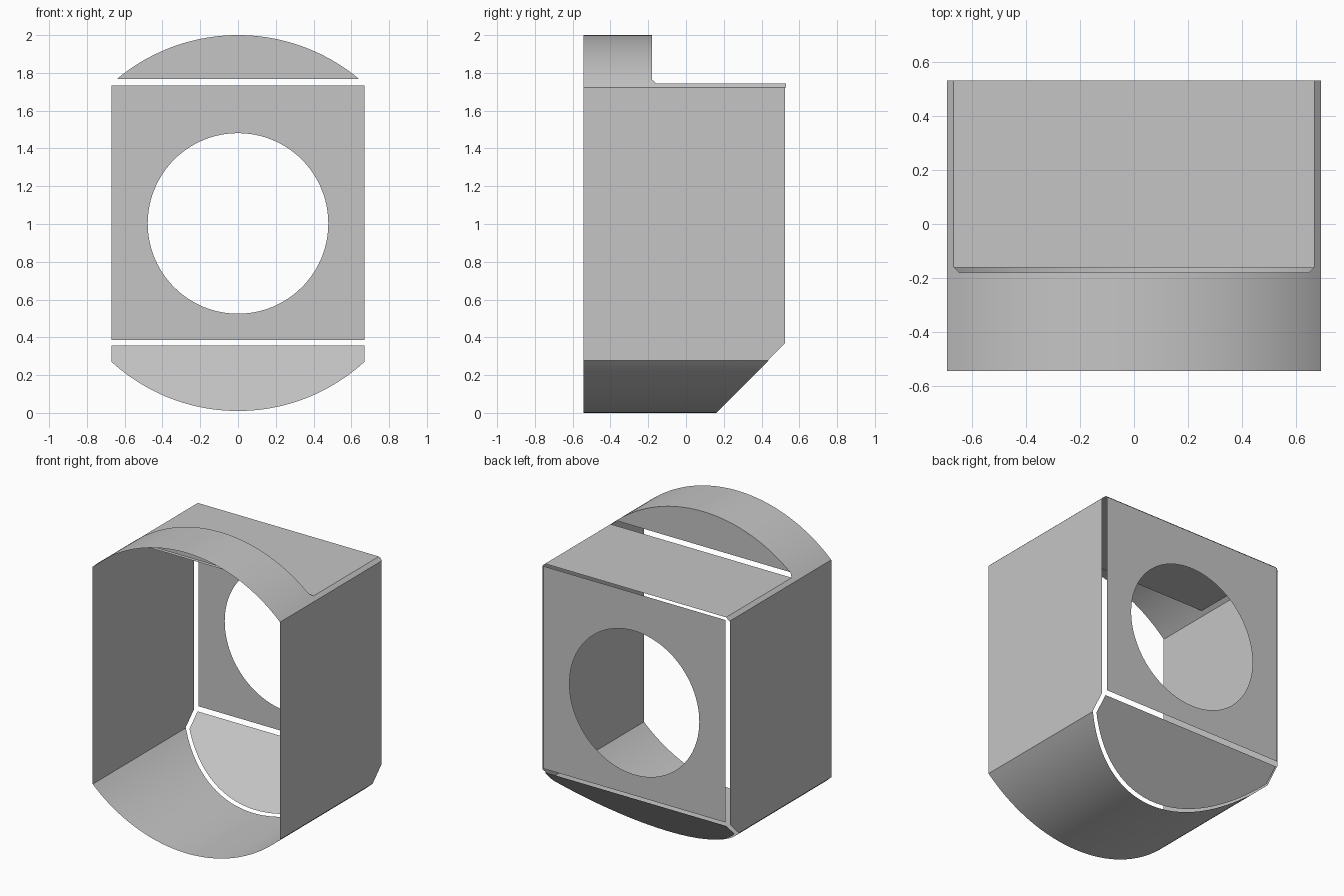
import bpy, bmesh
from math import asin, sin, cos, sqrt, pi, atan2, radians

old = bpy.data.objects.get("Cube")
if old:
    bpy.data.objects.remove(old)

GREY = (0.56, 0.56, 0.56, 1)
mat = bpy.data.materials.new("plain grey")
mat.use_nodes = True
mat.diffuse_color = GREY
mat.node_tree.nodes["Principled BSDF"].inputs["Base Color"].default_value = GREY

W = 0.69            # half width
FRONT, BACK = -0.543, 0.543
WALL_BACK = 0.524   # rear edge of the side walls
IN = 0.67           # half width of the inset plates
LEDGE = 1.745       # height of the flat top
STEP = -0.18        # rear of the hood


def make(name, verts, faces, smooth=False):
    mesh = bpy.data.meshes.new(name)
    mesh.from_pydata(verts, [], faces)
    mesh.materials.append(mat)
    ob = bpy.data.objects.new(name, mesh)
    bpy.context.collection.objects.link(ob)
    if smooth:
        bpy.ops.object.select_all(action='DESELECT')
        ob.select_set(True)
        bpy.context.view_layer.objects.active = ob
        bpy.ops.object.shade_smooth_by_angle(angle=radians(30))
    return ob


def plate(name, pts):
    return make(name, pts, [tuple(range(len(pts)))])


def strip(name, a, b, smooth=True):
    """Sheet of quads between two rows of points."""
    n = len(a)
    return make(name, a + b, [(i, i + 1, n + i + 1, n + i) for i in range(n - 1)], smooth)


def spread(a, b, n):
    return [a + (b - a) * i / n for i in range(n + 1)]


def height(x, r=1.0):
    return sqrt(r * r - x * x)


def chamfer_y(z, offset):
    return z + offset


# side walls with the lower rear corner cut off
low, high = 1 - height(W), 1 + height(W)
outline = [(FRONT, low), (chamfer_y(low, 0.155), low), (WALL_BACK, WALL_BACK - 0.155),
           (WALL_BACK, high), (FRONT, high)]
plate("left_wall", [(W, y, z) for y, z in outline])
plate("right_wall", [(-W, y, z) for y, z in reversed(outline)])

# curved floor, trimmed by the rear slope
xs = [sin(t) for t in spread(-asin(W), asin(W), 64)]
strip("curved_floor", [(x, chamfer_y(1 - height(x), 0.16), 1 - height(x)) for x in xs],
      [(x, FRONT, 1 - height(x)) for x in xs])

# arched hood over the front
inner, outer = 0.645, 0.667
hx = sorted(xs + [s * v for s in (-1, 1) for v in (inner, outer)])
strip("arched_hood", [(x, FRONT, 1 + height(x)) for x in hx],
      [(x, STEP + min(max(abs(x) - inner, 0), outer - inner), 1 + height(x)) for x in hx])

# narrow curved rims beside the flat top
for name, s in (("left_rim", 1), ("right_rim", -1)):
    rx = sorted(s * v for v in spread(outer, W, 4))
    strip(name, [(x, STEP + outer - inner, 1 + height(x)) for x in rx],
          [(x, 0.53, 1 + height(x)) for x in rx])

# flat top behind the hood
plate("flat_top", [(-outer, -0.16, LEDGE), (outer, -0.16, LEDGE),
                   (outer, 0.53, LEDGE), (-outer, 0.53, LEDGE)])

# upright plate closing the rear of the hood
edge = height(0.768)
plate("hood_back", [(sin(t), STEP, 1 + cos(t)) for t in spread(-asin(edge), asin(edge), 48)])

# sloping plate at the lower rear
R = 0.99
slope = [(sin(t) * R, 1 - cos(t) * R) for t in spread(-asin(IN / R), asin(IN / R), 48)]
slope += [(IN, 0.356), (-IN, 0.356)]
plate("rear_slope", [(x, chamfer_y(z, 0.175), z) for x, z in reversed(slope)])

# back plate with a round opening
z0, z1, zc, hole = 0.385, 1.733, 1.003, 0.478
corners = [atan2(z - zc, x) for x in (-IN, IN) for z in (z0, z1)]
angles = sorted([-pi + 2 * pi * i / 96 for i in range(96)] + corners)
angles.append(angles[0])
rim, border = [], []
for t in angles:
    c, s = cos(t), sin(t)
    reach = min(IN / max(abs(c), 1e-6), ((z1 - zc) if s > 0 else (zc - z0)) / max(abs(s), 1e-6))
    rim.append((hole * c, BACK, zc + hole * s))
    border.append((reach * c, BACK, zc + reach * s))
strip("back_plate", rim, border, smooth=False)
